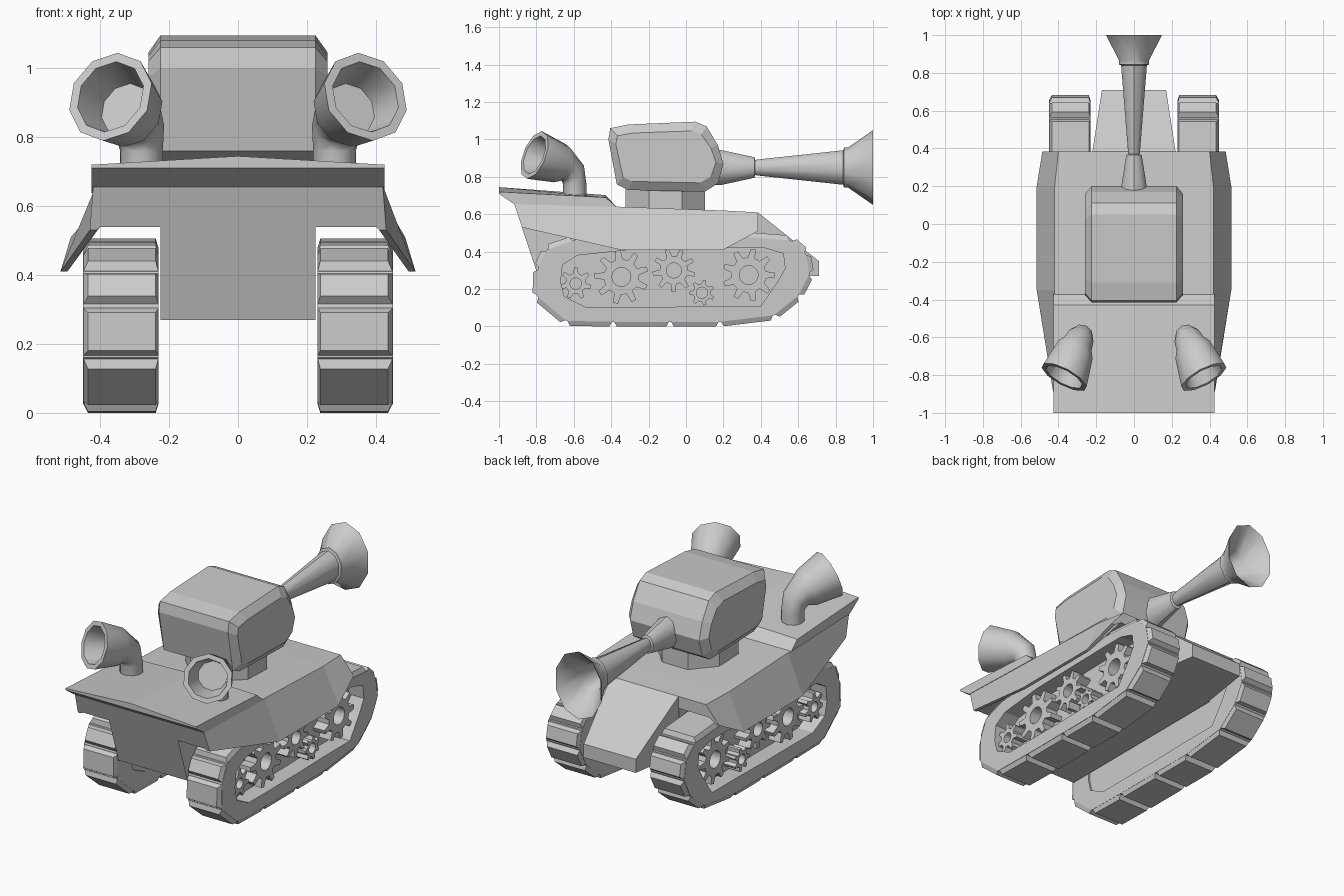
import bpy, bmesh, math
from mathutils import Vector

if "Cube" in bpy.data.objects:
    bpy.data.objects.remove(bpy.data.objects["Cube"])


def build(name, parts, mirror=False, smooth=None):
    """Each part is (rings, wrap): rings of equal length are skinned together."""
    bm = bmesh.new()
    for rings, wrap in parts:
        vs = [[bm.verts.new(p) for p in r] for r in rings]
        n = len(vs[0])
        for i in range(len(vs) if wrap else len(vs) - 1):
            a, b = vs[i], vs[(i + 1) % len(vs)]
            for j in range(n):
                k = (j + 1) % n
                bm.faces.new((a[j], a[k], b[k], b[j]))
        if not wrap:
            bm.faces.new(vs[0][::-1])
            bm.faces.new(vs[-1])
    bmesh.ops.recalc_face_normals(bm, faces=bm.faces)
    me = bpy.data.meshes.new(name)
    bm.to_mesh(me)
    bm.free()
    ob = bpy.data.objects.new(name, me)
    bpy.context.collection.objects.link(ob)
    if mirror:
        ob.modifiers.new("mirror", 'MIRROR').use_mirror_merge = False
    if smooth:
        bpy.ops.object.select_all(action='DESELECT')
        ob.select_set(True)
        bpy.context.view_layer.objects.active = ob
        bpy.ops.object.shade_smooth_by_angle(angle=math.radians(smooth))
    return ob


def at_x(profile, x):
    return [(x, y, z) for y, z in profile]


# Hull with flared side skirts: cross-sections from rear to front
def hull_ring(y, w, zt, s, zs, slope=0.0):
    half = [(w, zt), (s, zs), (s - 0.02, zs), (min(0.42, s - 0.03), 0.54),
            (0.225, 0.54), (0.225, 0.27)]
    pts = half + [(-x, z) for x, z in reversed(half)]
    return [(x, y + (zt - z) * slope, z) for x, z in pts]


build("hull", [([hull_ring(-0.92, 0.42, 0.66, 0.43, 0.53, 0.33),
                 hull_ring(-0.35, 0.42, 0.64, 0.515, 0.41),
                 hull_ring(0.20, 0.42, 0.62, 0.515, 0.41),
                 hull_ring(0.385, 0.40, 0.61, 0.485, 0.51)], False)])

# Sloping nose
build("nose", [([[(-w, y, 0.27), (w, y, 0.27), (w, y, zt), (-w, y, zt)]
                 for y, w, zt in ((0.37, 0.223, 0.61), (0.385, 0.22, 0.61),
                                  (0.71, 0.17, 0.35))], False)])

# Slightly crowned rear deck
build("rear_deck", [([[(x, -1.0, 0.72 + c), (x, -0.43, 0.69 + c / 2), (x, -0.37, 0.638),
                       (x, -0.92, 0.655), (x, -1.0, 0.71)]
                      for x, c in ((-0.425, 0), (0, 0.025), (0.425, 0))], False)])

# Turret neck
neck = [(0.22 * math.cos(math.pi * (i + 0.5) / 4), -0.11 + 0.23 * math.sin(math.pi * (i + 0.5) / 4))
        for i in range(8)]
build("turret_neck", [([[(x, y, z) for x, y in neck] for z in (0.6, 0.75)], False)])

# Turret: side profile with chamfered flanks
turret = [(-0.415, 1.0), (-0.405, 1.06), (-0.31, 1.08), (0.05, 1.095), (0.11, 1.07),
          (0.17, 0.97), (0.20, 0.87), (0.17, 0.765), (0.10, 0.72), (-0.31, 0.73), (-0.37, 0.76)]
small = [(-0.11 + (y + 0.11) * 0.87, 0.905 + (z - 0.905) * 0.74) for y, z in turret]
build("turret", [([at_x(small, -0.26), at_x(turret, -0.225),
                   at_x(turret, 0.225), at_x(small, 0.26)], False)])

# Gun barrel with flared hollow muzzle (oval section)
SIDES = 10
barrel = [(0.12, 0.095), (0.19, 0.093), (0.365, 0.055), (0.37, 0.04), (0.385, 0.043),
          (0.84, 0.092), (0.845, 0.108), (0.865, 0.106), (1.0, 0.2), (0.99, 0.185),
          (0.87, 0.085), (0.70, 0.055)]
build("gun_barrel", [([[(0.78 * r * math.cos(math.tau * i / SIDES + math.pi / 10), y,
                         0.85 + r * math.sin(math.tau * i / SIDES + math.pi / 10))
                        for i in range(SIDES)] for y, r in barrel], False)], smooth=40)

# Exhaust horns: centre, axis and radius at each step of the bend
up, mid, out = Vector((0, 0, 1)), Vector((0.3, -0.6, 0.75)), Vector((0.45, -0.83, 0.33))
horn = [((0.28, -0.595, 0.66), up, 0.063), ((0.28, -0.595, 0.76), up, 0.063),
        ((0.285, -0.605, 0.82), mid, 0.074), ((0.30, -0.64, 0.86), out, 0.085),
        ((0.315, -0.675, 0.873), out, 0.108), ((0.37, -0.81, 0.917), out, 0.135),
        ((0.37, -0.81, 0.917), out, 0.108), ((0.325, -0.70, 0.88), out, 0.08)]
rings = []
for c, axis, r in horn:
    a = axis.normalized()
    u = Vector((0.88, 0.48, 0))
    u = (u - a * u.dot(a)).normalized()
    v = a.cross(u)
    rings.append([Vector(c) + r * (u * math.cos(math.tau * (i + 0.5) / SIDES)
                                   + v * math.sin(math.tau * (i + 0.5) / SIDES))
                  for i in range(SIDES)])
build("exhaust_horn", [(rings, False)], mirror=True, smooth=40)

# Track bands: outer and inner outlines (y, z)
outer = [(-0.64, 0.03), (-0.39, 0.025), (-0.085, 0.025), (0.18, 0.025), (0.47, 0.06),
         (0.60, 0.165), (0.66, 0.28), (0.64, 0.39), (0.56, 0.46), (0.30, 0.48), (0, 0.48),
         (-0.30, 0.47), (-0.60, 0.46), (-0.745, 0.41), (-0.79, 0.31), (-0.795, 0.16)]
inner = [(-0.54, 0.105), (-0.39, 0.105), (-0.085, 0.105), (0.18, 0.11), (0.40, 0.11),
         (0.49, 0.24), (0.53, 0.31), (0.52, 0.39), (0.42, 0.42), (0.30, 0.42), (0, 0.415),
         (-0.30, 0.41), (-0.58, 0.38), (-0.66, 0.33), (-0.67, 0.24), (-0.65, 0.16)]
X0, X1 = 0.23, 0.45
build("track_band", [([at_x(outer, X0), at_x(outer, X1), at_x(inner, X1), at_x(inner, X0)], True)],
      mirror=True)
build("track_panel", [([at_x(inner, 0.24), at_x(inner, 0.35)], False)], mirror=True)

# Tapered tread pad on every segment of the band
pads = []
for i, p in enumerate(outer):
    a, b = Vector(p), Vector(outer[(i + 1) % len(outer)])
    d = (b - a).normalized()
    nrm = Vector((d.y, -d.x))
    rows = []
    for inset, h, xi in ((0.004, -0.004, 0.0), (0.02, 0.026, 0.015)):
        e, f = a + d * inset + nrm * h, b - d * inset + nrm * h
        rows.append([(X0 + xi * 0.6, *e), (X1 - xi, *e), (X1 - xi, *f), (X0 + xi * 0.6, *f)])
    pads.append((rows, False))
build("tread_pads", pads, mirror=True)


# Gear wheels inside the tracks
def gear(y, z, tip, root, bore, teeth, turn):
    out_pts, in_pts = [], []
    for i in range(teeth):
        for frac, r in ((0.0, root), (0.16, tip), (0.42, tip), (0.58, root)):
            t = math.tau * (i + frac) / teeth + turn
            out_pts.append((y + r * math.cos(t), z + r * math.sin(t)))
            in_pts.append((y + bore * math.cos(t), z + bore * math.sin(t)))
    return ([at_x(out_pts, 0.34), at_x(out_pts, 0.425),
             at_x(in_pts, 0.425), at_x(in_pts, 0.34)], True)


build("gear_wheels", [gear(-0.345, 0.265, 0.145, 0.095, 0.05, 9, 0.1),
                      gear(-0.065, 0.30, 0.115, 0.075, 0.04, 9, 0.3),
                      gear(0.335, 0.275, 0.14, 0.095, 0.05, 9, 0.5),
                      gear(0.085, 0.18, 0.068, 0.048, 0.03, 7, 0.2),
                      gear(-0.59, 0.23, 0.085, 0.055, 0.03, 7, 0.4)], mirror=True)
